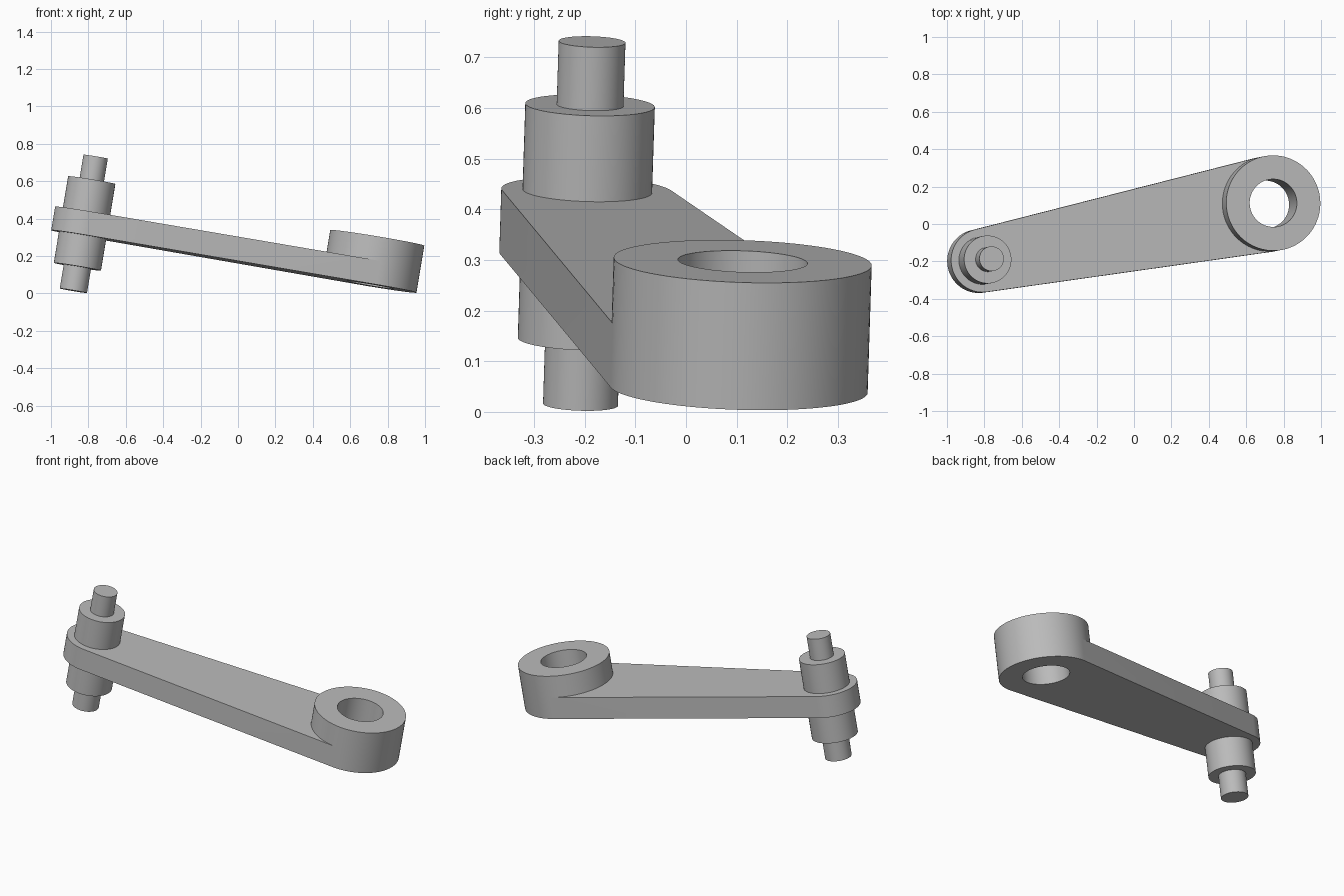
import bpy, bmesh, math
from mathutils import Vector, Matrix

cube = bpy.data.objects.get("Cube")
if cube:
    bpy.data.objects.remove(cube)

# Plain grey material
grey = bpy.data.materials.new("grey")
grey.use_nodes = True
grey.diffuse_color = (0.5, 0.5, 0.5, 1)
grey.node_tree.nodes["Principled BSDF"].inputs["Base Color"].default_value = grey.diffuse_color

# Tilted frame: origin under the small end, x towards the large end
small_end = Vector((-0.831, -0.199, 0.310))
large_end = Vector((0.703, 0.104, 0.046))
axis_z = Vector((0.166, 0.032, 1)).normalized()
span = large_end - small_end
axis_x = (span - axis_z * span.dot(axis_z)).normalized()
axis_y = axis_z.cross(axis_x)
frame = Matrix.Translation(small_end) @ Matrix((axis_x, axis_y, axis_z)).transposed().to_4x4()

LENGTH = span.dot(axis_x)
R_LARGE, R_SMALL, R_BORE = 0.255, 0.17, 0.128
PLATE, BOSS = 0.128, 0.255


def add_object(name, bm):
    bmesh.ops.recalc_face_normals(bm, faces=bm.faces)
    mesh = bpy.data.meshes.new(name)
    bm.to_mesh(mesh)
    bm.free()
    mesh.materials.append(grey)
    obj = bpy.data.objects.new(name, mesh)
    obj.matrix_world = frame
    bpy.context.collection.objects.link(obj)
    return obj


def cylinder(name, radius, low, high, x=0):
    bm = bmesh.new()
    bmesh.ops.create_cone(bm, cap_ends=True, segments=64, radius1=radius, radius2=radius,
                          depth=high - low, matrix=Matrix.Translation((x, 0, (low + high) / 2)))
    return add_object(name, bm)


def arc(bm, x, radius, start, end, z, steps=40):
    angles = [start + (end - start) * i / steps for i in range(steps + 1)]
    return [bm.verts.new((x + radius * math.cos(a), radius * math.sin(a), z)) for a in angles]


def wall(bm, lower, upper):
    for i in range(len(lower) - 1):
        bm.faces.new((lower[i], lower[i + 1], upper[i + 1], upper[i]))


# Arm: tapered plate tangent to both ends, with a raised round boss
tangent = math.acos((R_SMALL - R_LARGE) / LENGTH)
back = 2 * math.pi - tangent
bm = bmesh.new()
outer_low, outer_mid, outer_top = [arc(bm, LENGTH, R_LARGE, -tangent, tangent, z) for z in (0, PLATE, BOSS)]
small_low, small_top = [arc(bm, 0, R_SMALL, tangent, back, z) for z in (0, PLATE)]
inner_mid, inner_top = [arc(bm, LENGTH, R_LARGE, tangent, back, z) for z in (PLATE, BOSS)]
wall(bm, outer_low, outer_mid)
wall(bm, outer_mid, outer_top)
wall(bm, small_low, small_top)
wall(bm, inner_mid, inner_top)
wall(bm, [outer_low[-1], small_low[0]], [outer_mid[-1], small_top[0]])
wall(bm, [small_low[-1], outer_low[0]], [small_top[-1], outer_mid[0]])
bm.faces.new(outer_low + small_low)
bm.faces.new(small_top + inner_mid[::-1])
bm.faces.new(outer_top + inner_top[1:-1])
bmesh.ops.remove_doubles(bm, verts=bm.verts, dist=1e-5)
arm = add_object("arm", bm)

# Bore through the boss
cutter = cylinder("bore_cutter", R_BORE, -0.1, BOSS + 0.1, LENGTH)
bore = arm.modifiers.new("bore", "BOOLEAN")
bore.operation = "DIFFERENCE"
bore.solver = "EXACT"
bore.object = cutter
bpy.context.view_layer.objects.active = arm
arm.select_set(True)
bpy.ops.object.modifier_apply(modifier=bore.name)
bpy.data.objects.remove(cutter)

# Collars and pins on the small end
parts = [
    arm,
    cylinder("upper_collar", 0.128, PLATE, 0.300),
    cylinder("lower_collar", 0.128, -0.170, 0),
    cylinder("upper_pin", 0.066, 0.300, 0.427),
    cylinder("lower_pin", 0.074, -0.300, -0.170),
]

bpy.ops.object.select_all(action="DESELECT")
for part in parts:
    part.select_set(True)
bpy.context.view_layer.objects.active = arm
bpy.ops.object.shade_smooth_by_angle(angle=math.radians(30))
